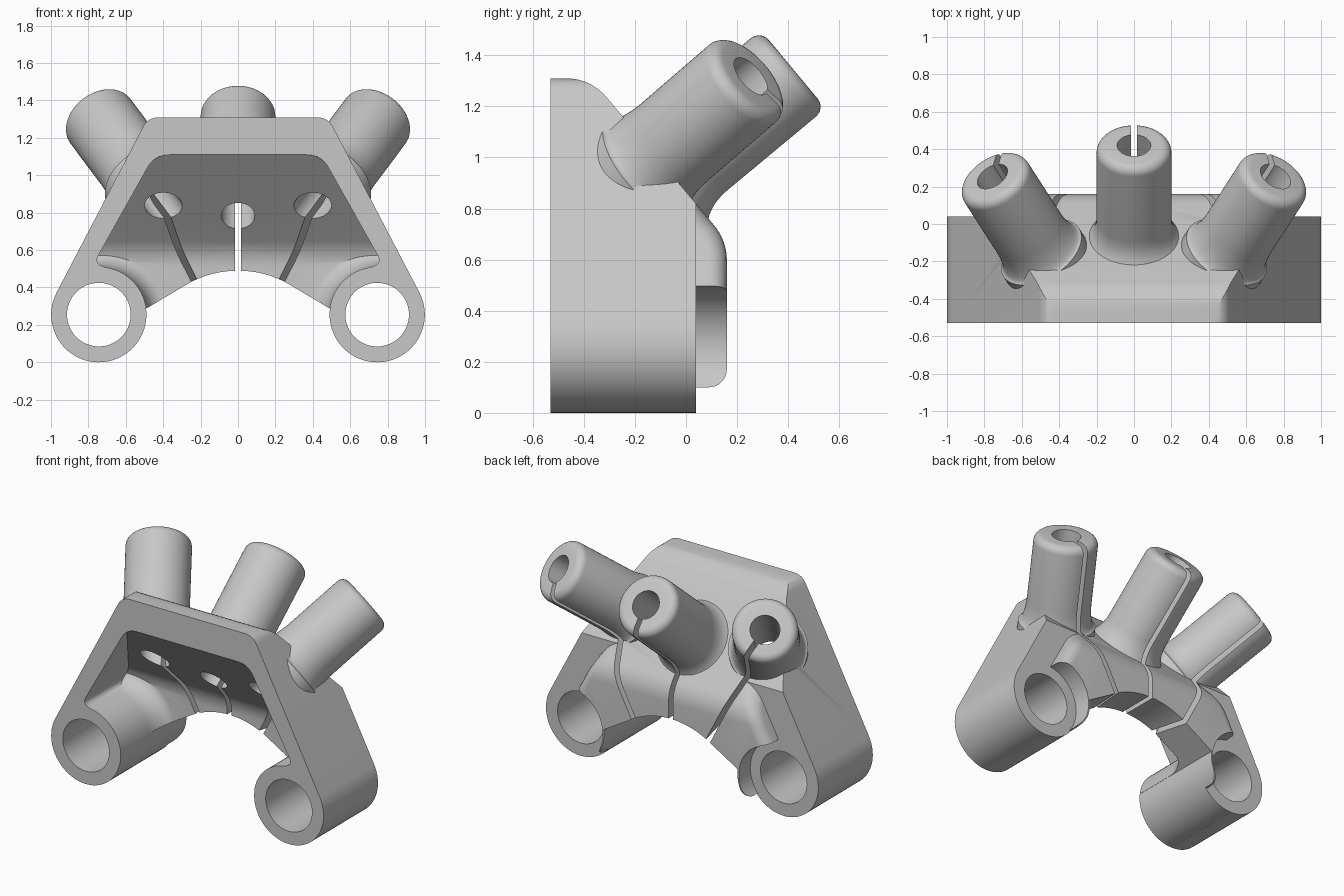
import bpy, bmesh, math
from mathutils import Vector

cube = bpy.data.objects.get("Cube")
if cube:
    bpy.data.objects.remove(cube)

grey = bpy.data.materials.new("plain grey")
grey.use_nodes = True
colour = (0.57, 0.57, 0.57, 1)
grey.diffuse_color = colour
grey.node_tree.nodes["Principled BSDF"].inputs["Base Color"].default_value = colour


def finish(bm, name):
    bmesh.ops.recalc_face_normals(bm, faces=bm.faces)
    mesh = bpy.data.meshes.new(name)
    bm.to_mesh(mesh)
    bm.free()
    mesh.materials.append(grey)
    obj = bpy.data.objects.new(name, mesh)
    bpy.context.collection.objects.link(obj)
    return obj


def rounded(points, steps=8):
    """Outline from (a, b, tangent length) corners."""
    out = []
    for i, (a, b, t) in enumerate(points):
        p = Vector((a, b))
        if t == 0:
            out.append(p)
            continue
        before = p + (Vector(points[i - 1][:2]) - p).normalized() * t
        after = p + (Vector(points[(i + 1) % len(points)][:2]) - p).normalized() * t
        for k in range(steps + 1):
            u = k / steps
            out.append(before * (1 - u) ** 2 + p * 2 * u * (1 - u) + after * u * u)
    return out


def mirrored(half):
    return half + [(-a, *rest) for a, *rest in reversed(half)]


def prism(name, outline, lo, hi, side=False):
    """Extrude a front (x, z) outline along y, or a side (y, z) outline along x."""
    bm = bmesh.new()
    ends = []
    for d in (lo, hi):
        ends.append([bm.verts.new((d, a, b) if side else (a, d, b)) for a, b in outline])
        bm.faces.new(ends[-1])
    n = len(outline)
    for i in range(n):
        j = (i + 1) % n
        bm.faces.new((ends[0][i], ends[0][j], ends[1][j], ends[1][i]))
    return finish(bm, name)


def lathe(name, profile, origin, axis, segments=64):
    """Revolve (distance, radius) pairs around an axis."""
    turn = axis.to_track_quat('Z', 'Y')
    bm = bmesh.new()
    rings = []
    for s, r in profile:
        angles = [math.tau * k / segments for k in range(segments)]
        rings.append([bm.verts.new(origin + turn @ Vector((r * math.cos(a), r * math.sin(a), s)))
                      for a in angles])
    for lower, upper in zip(rings, rings[1:]):
        for i in range(segments):
            j = (i + 1) % segments
            bm.faces.new((lower[i], lower[j], upper[j], upper[i]))
    bm.faces.new(rings[0])
    bm.faces.new(rings[-1])
    return finish(bm, name)


def bake(obj):
    deps = bpy.context.evaluated_depsgraph_get()
    mesh = bpy.data.meshes.new_from_object(obj.evaluated_get(deps))
    obj.modifiers.clear()
    obj.data = mesh


def combine(obj, other, operation):
    mod = obj.modifiers.new("join", 'BOOLEAN')
    mod.operation = operation
    mod.solver = 'EXACT'
    mod.object = other
    bake(obj)
    bpy.data.objects.remove(other)


FRONT, REAR, BACK = -0.53, 0.04, 0.16
BOSS_X, BOSS_Z, BOSS_R = 0.744, 0.255, 0.255
STEP = 0.0005
Y = Vector((0, 1, 0))
bosses = [Vector((BOSS_X * m, 0, BOSS_Z)) for m in (1, -1)]

# Solid outer block, trimmed by its sloping back
half = [(BOSS_X + BOSS_R * math.cos(a), BOSS_Z + BOSS_R * math.sin(a), 0)
        for a in (math.radians(-90 + 117.5 * k / 20) for k in range(21))]
outline = rounded(mirrored(half + [(0.481, 1.31, 0.06)]))
body = prism("bracket_body", outline, FRONT, REAR)


def side_block():
    return prism("side_block", rounded([(FRONT, -0.1, 0), (BACK, -0.1, 0), (BACK, 0.675, 0.08),
                                        (-0.373, 1.31, 0.1), (FRONT, 1.31, 0)]), -1.2, 1.2, True)


combine(body, side_block(), 'INTERSECT')

# Thicker rear wall with soft edges and clearance around the bosses
wall = prism("rear_wall", mirrored([(0.72, 0.1), (0.72, 0.47), (0.44, 1.0)]), -0.3, 0.5)
combine(wall, side_block(), 'INTERSECT')
soft = wall.modifiers.new("soft", 'BEVEL')
soft.width, soft.segments = 0.07, 5
soft.limit_method, soft.angle_limit = 'ANGLE', math.radians(40)
bake(wall)
for centre in bosses:
    combine(wall, lathe("clearance", [(-0.01, 0.245), (0.5, 0.245)], centre, Y), 'DIFFERENCE')
combine(body, wall, 'UNION')

# Three clamp tubes: inner start, outer end, slot direction, base flare
tubes = [(Vector((0, -0.26, 0.78)), Vector((0, 0.42, 1.345)), Vector((0, 0.64, -0.77)), 0.1)]
for m in (1, -1):
    tubes.append((Vector((0.4 * m, -0.3, 0.84)), Vector((0.757 * m, 0.254, 1.318)),
                  Vector((-0.14 * m, 0.36, -0.41)), 0.04))
for start, end, down, flare in tubes:
    axis = end - start
    length = axis.length
    profile = [(0, 0.2 + flare / 2), (0.16, 0.2 + flare)]
    for k in range(9):
        a = math.pi / 2 * k / 8
        profile.append((0.38 - 0.16 * math.cos(a), 0.2 + flare * (1 - math.sin(a))))
    for k in range(7):
        a = math.pi / 2 * k / 6
        profile.append((length - 0.05 + 0.05 * math.sin(a), 0.15 + 0.05 * math.cos(a)))
    combine(body, lathe("clamp_tube", profile, start, axis), 'UNION')

# Hollow behind the front opening, leaving the bosses and their flared roots
opening = mirrored([(0.62, 0.1, 0), (0.66, 0.46, 0.02), (0.70, 0.505, 0.02),
                    (0.77, 0.53, 0.05), (0.445, 1.11, 0.08)])
hollow = prism("hollow", rounded(opening), -0.8, 0.2)
inner = rounded([(-0.8, -0.1, 0), (-0.09, -0.1, 0), (-0.09, 0.586, 0.08),
                 (FRONT, 1.11, 0), (-0.8, 1.11, 0)])
combine(hollow, prism("hollow_side", inner, -1.2, 1.2, True), 'INTERSECT')
for centre in bosses:
    root = [(-1.0, BOSS_R + STEP)]
    for k in range(9):
        a = math.pi / 2 * k / 8
        root.append((-0.24 + 0.15 * math.sin(a), 0.35 - (0.095 - STEP) * math.cos(a)))
    root.append((0.3, 0.35))
    combine(hollow, lathe("boss_root", root, centre, Y), 'DIFFERENCE')
combine(body, hollow, 'DIFFERENCE')

# Arched gap between the bosses
edge = [(0.744, -0.2), (0.744, 0.2), (0.52, 0.27)]
edge += [(0.55 * math.sin(a), 0.49 - 0.55 * (1 - math.cos(a)))
         for a in (math.radians(28 - 3.5 * k) for k in range(8))]
arch = prism("arch", mirrored(edge), -0.9, 0.9)
for centre in bosses:
    r = BOSS_R - STEP
    combine(arch, lathe("boss_keep", [(-1.0, r), (1.0, r)], centre, Y), 'DIFFERENCE')
combine(body, arch, 'DIFFERENCE')

# Through bores in the pivot bosses
for centre in bosses:
    combine(body, lathe("boss_bore", [(-0.9, 0.17), (0.9, 0.17)], centre, Y), 'DIFFERENCE')

# Tube bores and clamping slots
for start, end, down, flare in tubes:
    axis = (end - start).normalized()
    length = (end - start).length
    combine(body, lathe("tube_bore", [(-0.28, 0.09), (length + 0.1, 0.09)], start, axis, 48),
            'DIFFERENCE')
    down = (down - axis * down.dot(axis)).normalized()
    across = axis.cross(down) * 0.016
    bm = bmesh.new()
    for s in (-0.25, length + 0.1):
        for depth in (0, 0.9):
            for sign in (1, -1):
                bm.verts.new(start + axis * s + down * depth + across * sign)
    bmesh.ops.convex_hull(bm, input=bm.verts)
    combine(body, finish(bm, "slot"), 'DIFFERENCE')

# Smooth curved faces, crisp edges
bpy.ops.object.select_all(action='DESELECT')
body.select_set(True)
bpy.context.view_layer.objects.active = body
bpy.ops.object.shade_smooth_by_angle(angle=math.radians(30))
